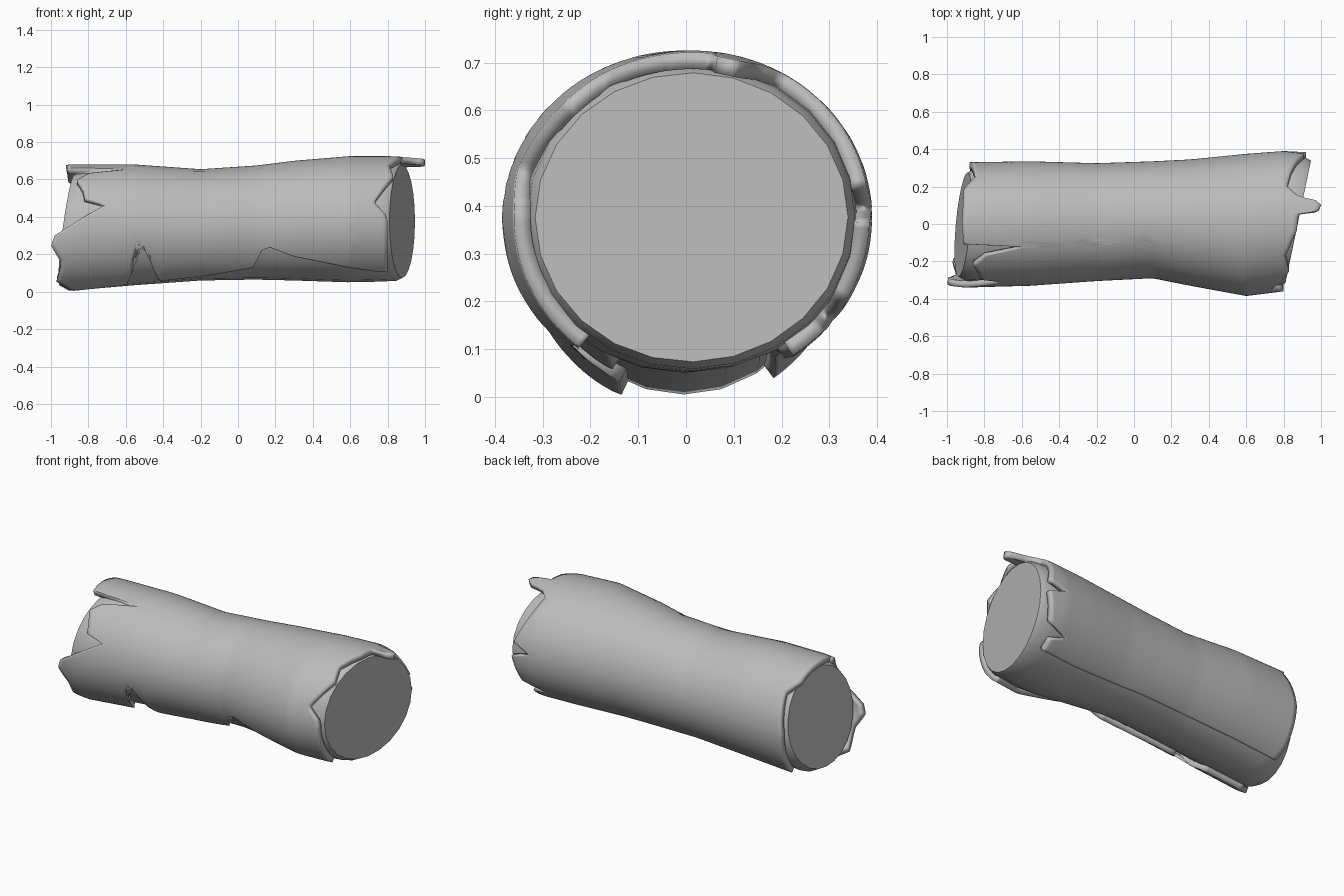
import bpy, bmesh, math

cube = bpy.data.objects.get("Cube")
if cube:
    bpy.data.objects.remove(cube, do_unlink=True)

grey = bpy.data.materials.new("wood_grey")
grey.use_nodes = True
colour = (0.5, 0.5, 0.5, 1)
grey.diffuse_color = colour
grey.node_tree.nodes["Principled BSDF"].inputs["Base Color"].default_value = colour

# Log outline along x: x, front y, back y, bottom z, top z
OUTLINE = [(-1, -.33, .32, -.02, .67), (-.9, -.34, .33, -.025, .68), (-.55, -.33, .335, .005, .68),
           (-.2, -.305, .325, .03, .655), (.1, -.29, .335, .035, .675), (.3, -.33, .345, .03, .7),
           (.6, -.385, .375, .02, .725), (.8, -.36, .39, .025, .725), (1, -.35, .38, .04, .715)]

# Bark borders. Angles run from the bottom (0) over the front (90), top (180) and back (270).
LEFT_END = [(22, -.88), (30, -.92), (38, -.97), (55, -.95), (62, -.95), (77, -1), (86, -.98),
            (97, -.87), (112, -.71), (118, -.82), (128, -.83), (140, -.86), (150, -.8),
            (159, -.56), (161, -.91), (180, -.92), (215, -.91), (230, -.85), (270, -.88),
            (310, -.87), (326, -.85)]
RIGHT_END = [(22, .8), (60, .8), (90, .8), (96, .79), (107, .73), (120, .78), (134, .83),
             (150, .81), (172, .87), (186, .88), (188, .97), (190, .99), (194, 1), (198, .97),
             (201, .88), (210, .82), (225, .84), (240, .87), (258, .91), (266, .8), (272, .92),
             (300, .88), (308, .74), (314, .84), (326, .84)]
FRONT_SEAM = [(-1, 22), (-.6, 25), (-.57, 42), (-.54, 72), (-.49, 68), (-.46, 52), (-.42, 29),
              (-.2, 33), (.08, 45), (.13, 66), (.17, 68), (.3, 58), (.5, 50), (.75, 40), (1, 36)]


def lookup(table, t):
    """Linear interpolation in a table of (key, value...) rows."""
    if t <= table[0][0]:
        return table[0][1:]
    for a, b in zip(table, table[1:]):
        if t <= b[0]:
            f = (t - a[0]) / (b[0] - a[0])
            return [p + (q - p) * f for p, q in zip(a[1:], b[1:])]
    return table[-1][1:]


def surface(x, angle, inset=0, scale=1):
    """Point on the log at x and an angle in degrees."""
    y0, y1, z0, z1 = lookup(OUTLINE, x)
    a = math.radians(angle)
    y = (y0 + y1) / 2 - ((y1 - y0) / 2 - inset) * scale * math.sin(a)
    z = (z0 + z1) / 2 - ((z1 - z0) / 2 - inset) * scale * math.cos(a)
    return x, y, z


def grid_object(name, columns, closed):
    """Skin columns of points; closed joins the last to the first and caps the ends."""
    bm = bmesh.new()
    cols = [[bm.verts.new(p) for p in col] for col in columns]
    pairs = list(zip(cols, cols[1:])) + ([(cols[-1], cols[0])] if closed else [])
    for a, b in pairs:
        for j in range(len(a) - 1):
            bm.faces.new((a[j], a[j + 1], b[j + 1], b[j]))
    if closed:
        bm.faces.new([c[0] for c in cols])
        bm.faces.new([c[-1] for c in reversed(cols)])
        bmesh.ops.recalc_face_normals(bm, faces=bm.faces)
    mesh = bpy.data.meshes.new(name)
    bm.to_mesh(mesh)
    bm.free()
    obj = bpy.data.objects.new(name, mesh)
    bpy.context.collection.objects.link(obj)
    mesh.materials.append(grey)
    return obj


def smooth(obj, degrees):
    bpy.ops.object.select_all(action='DESELECT')
    obj.select_set(True)
    bpy.context.view_layer.objects.active = obj
    bpy.ops.object.shade_smooth_by_angle(angle=math.radians(degrees))


# Wood core with slanted sawn ends and slightly worn rims
SIDES, RINGS = 24, 20
core = []
for i in range(SIDES):
    angle = 360 * i / SIDES
    _, y, z = surface(-.9, angle, .03)
    left = -.91 + .12 * (z - .36) + .08 * y
    _, y, z = surface(.88, angle, .03)
    right = .875 + .2 * y
    col = [surface(left, angle, .03, .92)]
    for j in range(RINGS + 1):
        x = left + .05 + (right - left - .08) * j / RINGS
        col.append(surface(x, angle, .03))
    col.append(surface(right, angle, .03, .96))
    core.append(col)
smooth(grid_object("wood_core", core, True), 40)

# Bark sheet wrapped round the core, open along the underside
ROWS = 70
bark = []
for nominal in range(22, 327, 2):
    left, = lookup(LEFT_END, nominal)
    right, = lookup(RIGHT_END, nominal)
    col = []
    for j in range(ROWS + 1):
        x = left + (right - left) * j / ROWS
        angle = nominal
        if nominal < 90:
            seam, = lookup(FRONT_SEAM, x)
            angle = seam + (90 - seam) * (nominal - 22) / 68
        col.append(surface(x, angle))
    bark.append(col)
bark_obj = grid_object("bark", bark, False)
smooth(bark_obj, 50)
thick = bark_obj.modifiers.new("thickness", 'SOLIDIFY')
thick.thickness = .035
thick.offset = -1
